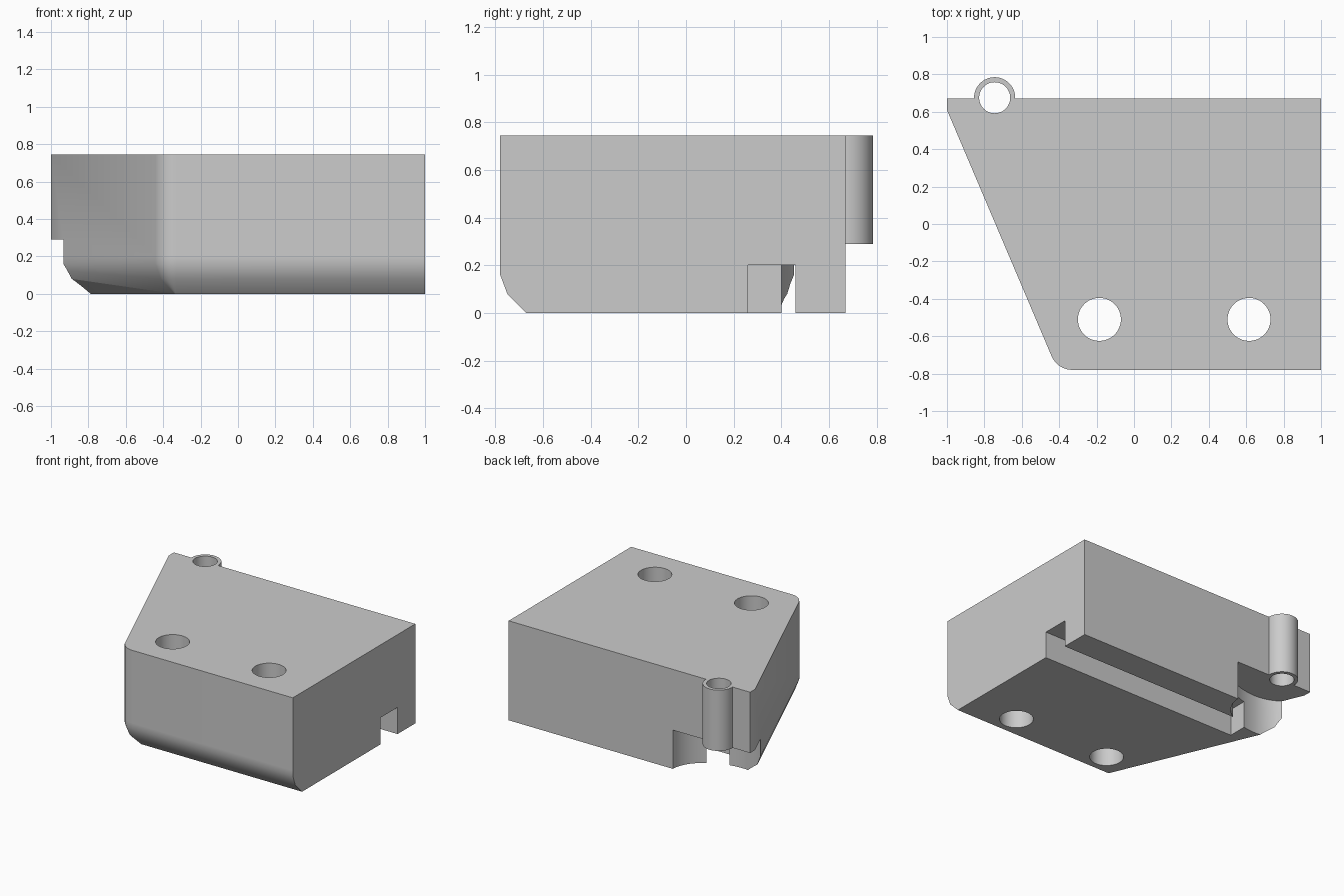
import bpy
import bmesh
from math import sin, cos, radians, pi
from mathutils import Vector

cube = bpy.data.objects.get("Cube")
if cube:
    bpy.data.objects.remove(cube)

HEIGHT = 0.745
BACK, FRONT = 0.67, -0.78
POCKET_TOP = 0.29
HINGE = Vector((-0.745, 0.675))

grey = bpy.data.materials.new("plain grey")
grey.use_nodes = True
colour = (0.6, 0.6, 0.6, 1)
grey.diffuse_color = colour
grey.node_tree.nodes["Principled BSDF"].inputs["Base Color"].default_value = colour


def loft(name, rings):
    """Closed solid through matching outlines, given as (z, points)."""
    bm = bmesh.new()
    loops = [[bm.verts.new((p[0], p[1], z)) for p in pts] for z, pts in rings]
    n = len(loops[0])
    for low, high in zip(loops, loops[1:]):
        for i in range(n):
            j = (i + 1) % n
            bm.faces.new((low[i], low[j], high[j], high[i]))
    bm.faces.new(loops[0][::-1])
    bm.faces.new(loops[-1])
    bmesh.ops.recalc_face_normals(bm, faces=bm.faces)
    mesh = bpy.data.meshes.new(name)
    bm.to_mesh(mesh)
    bm.free()
    mesh.materials.append(grey)
    obj = bpy.data.objects.new(name, mesh)
    bpy.context.collection.objects.link(obj)
    return obj


def prism(name, pts, z0, z1):
    return loft(name, [(z0, pts), (z1, pts)])


def circle(centre, r, n=48):
    return [(centre[0] + r * cos(2 * pi * i / n), centre[1] + r * sin(2 * pi * i / n))
            for i in range(n)]


def combine(obj, tool, operation):
    """Apply a boolean and drop the helper."""
    mod = obj.modifiers.new("shape", "BOOLEAN")
    mod.operation = operation
    mod.solver = "EXACT"
    mod.object = tool
    tool.hide_render = True
    bpy.context.view_layer.objects.active = obj
    bpy.ops.object.modifier_apply(modifier=mod.name)
    bpy.data.objects.remove(tool)


def outline(inset):
    """Block footprint; the front and slanted sides move in by the inset."""
    r = 0.12 - inset
    centre = Vector((-0.33, FRONT + 0.12))
    slant_x = -1 + inset / 0.92
    pts = [(1, FRONT + inset), (1, BACK), (slant_x, BACK), (slant_x, 0.61)]
    for i in range(9):
        a = radians(203 + 67 * i / 8)
        pts.append((centre.x + r * cos(a), centre.y + r * sin(a)))
    return pts


# Block with rounded lower front and slanted edges
block = loft("block", [(0, outline(0.11)), (0.08, outline(0.03)), (0.16, outline(0)),
                       (0.2, outline(0)), (HEIGHT, outline(0))])

# Pocket under the hinge barrel, wider toward the left side
pocket = [(-0.36, 0.9), (-1.2, 0.9), (-1.2, HINGE.y)]
for i in range(33):
    a = pi + pi * i / 32
    wide = 0.3 if cos(a) < 0 else 0.385
    pocket.append((HINGE.x + wide * cos(a), HINGE.y + 0.285 * sin(a)))
combine(block, prism("pocket_cutter", pocket, -0.1, POCKET_TOP), "DIFFERENCE")

# Groove along the underside
groove = [(-0.64, 0.26), (1.1, 0.26), (1.1, 0.46), (-0.64, 0.46)]
combine(block, prism("groove_cutter", groove, -0.1, 0.2), "DIFFERENCE")

# Hinge barrel and its bore
combine(block, prism("barrel", circle(HINGE, 0.11), POCKET_TOP, HEIGHT), "UNION")
combine(block, prism("bore_cutter", circle(HINGE, 0.083), 0.1, 1), "DIFFERENCE")

# Two vertical bolt holes
for x in (-0.185, 0.615):
    combine(block, prism("hole_cutter", circle((x, -0.51), 0.115), -0.1, 1), "DIFFERENCE")

# Smooth the curved walls, keep hard edges
bpy.ops.object.select_all(action="DESELECT")
block.select_set(True)
bpy.context.view_layer.objects.active = block
bpy.ops.object.shade_smooth_by_angle(angle=radians(35))
